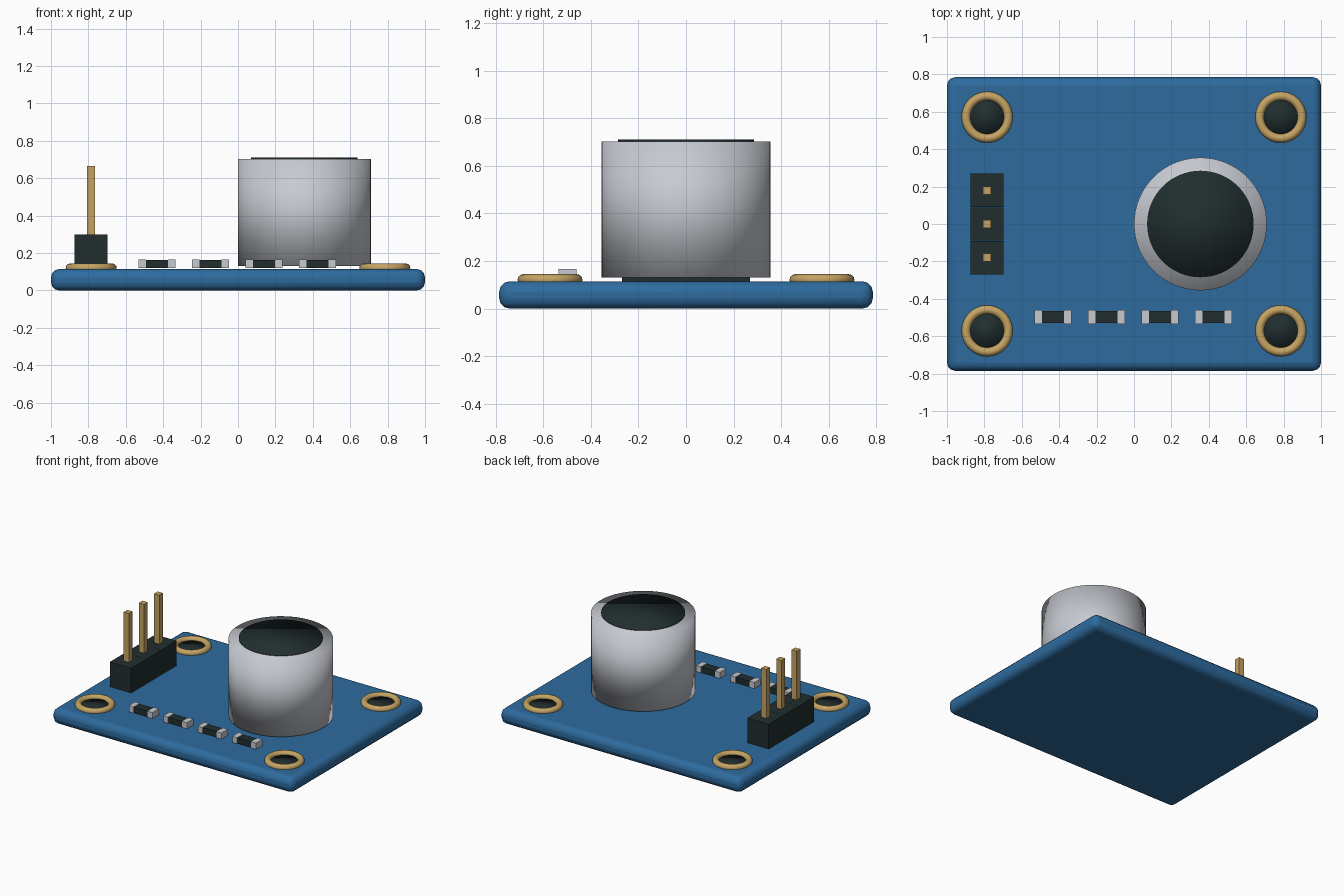
import bpy
import math

if "Cube" in bpy.data.objects:
    bpy.data.objects.remove(bpy.data.objects["Cube"])


def material(name, rgb):
    m = bpy.data.materials.new(name)
    m.diffuse_color = (*rgb, 1.0)
    m.use_nodes = True
    m.node_tree.nodes["Principled BSDF"].inputs["Base Color"].default_value = m.diffuse_color
    return m


BLUE = material("board blue", (0.027, 0.147, 0.345))
BLACK = material("soft black", (0.015, 0.027, 0.028))
GOLD = material("gold", (0.56, 0.37, 0.125))
SILVER = material("silver", (0.57, 0.59, 0.64))


def finish(name, mat):
    ob = bpy.context.object
    ob.name = name
    ob.data.materials.append(mat)
    return ob


def box(name, x, y, z0, z1, sx, sy, mat):
    bpy.ops.mesh.primitive_cube_add(size=1, location=(x, y, (z0 + z1) / 2))
    bpy.context.object.scale = (sx, sy, z1 - z0)
    bpy.ops.object.transform_apply(location=False, rotation=False, scale=True)
    return finish(name, mat)


def cylinder(name, x, y, z0, z1, r, mat, sides=64):
    bpy.ops.mesh.primitive_cylinder_add(vertices=sides, radius=r, depth=z1 - z0,
                                        location=(x, y, (z0 + z1) / 2))
    bpy.ops.object.shade_smooth()
    return finish(name, mat)


# Circuit board with rounded edges
board = box("board", 0, 0, 0, 0.115, 2.0, 1.57, BLUE)
bevel = board.modifiers.new("rounded edges", "BEVEL")
bevel.width = 0.045
bevel.segments = 3
bpy.ops.object.shade_smooth_by_angle(angle=math.radians(35))

# Corner mounting holes: gold rim with dark centre
for sx in (-1, 1):
    for sy in (-1, 1):
        x, y = sx * 0.785, sy * 0.571
        bpy.ops.mesh.primitive_torus_add(major_radius=0.113, minor_radius=0.0235,
                                         major_segments=48, minor_segments=12,
                                         location=(x, y, 0.121))
        bpy.ops.object.shade_smooth()
        finish("hole_rim", GOLD)
        cylinder("hole_centre", x, y, 0.105, 0.121, 0.095, BLACK, 48)

# Microphone capsule and its dark front disc
cylinder("capsule", 0.355, 0, 0.13, 0.703, 0.355, SILVER)
cylinder("capsule_disc", 0.355, 0, 0.70, 0.711, 0.285, BLACK)

# Three-pin header
for i in (-1, 0, 1):
    y = i * 0.18
    box("header_block", -0.785, y, 0.115, 0.30, 0.177, 0.179, BLACK)
    box("header_pin", -0.785, y, 0.20, 0.666, 0.043, 0.043, GOLD)

# Row of surface resistors with silver end caps
for i in range(4):
    x = -0.433 + i * 0.286
    box("resistor_body", x, -0.497, 0.121, 0.163, 0.13, 0.066, BLACK)
    for s in (-1, 1):
        box("resistor_cap", x + s * 0.078, -0.497, 0.12, 0.166, 0.04, 0.075, SILVER)
